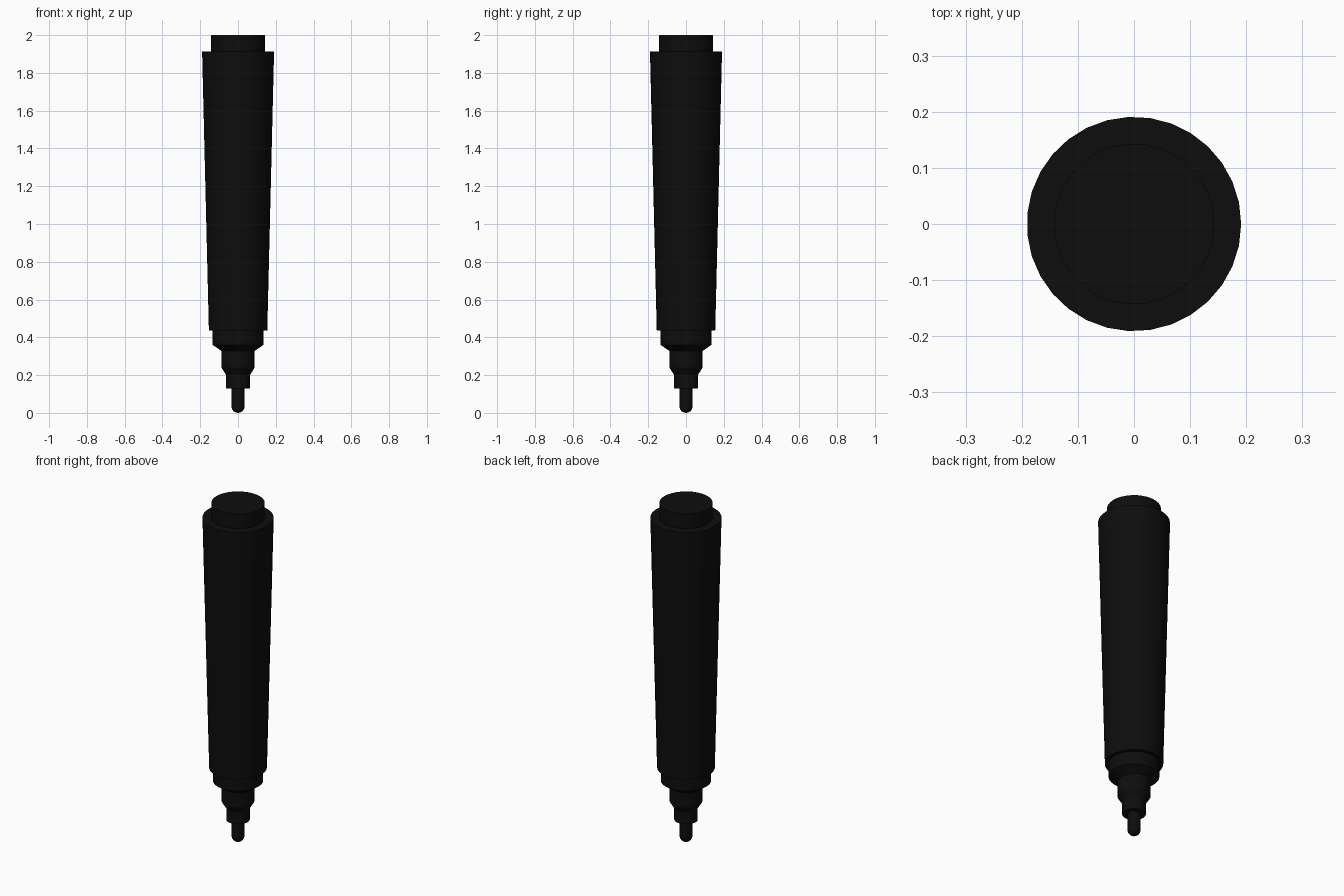
import bpy, bmesh, math

cube = bpy.data.objects.get("Cube")
if cube:
    bpy.data.objects.remove(cube, do_unlink=True)

SIDES = 31

black = bpy.data.materials.new("matte black")
black.use_nodes = True
black.diffuse_color = (0.004, 0.004, 0.004, 1)
black.node_tree.nodes["Principled BSDF"].inputs["Base Color"].default_value = (0.004, 0.004, 0.004, 1)


def lathe(name, profile):
    """Turn a (radius, z) profile, listed bottom to top, into a closed solid."""
    bm = bmesh.new()
    rings = []
    for r, z in profile:
        rings.append([bm.verts.new((r * math.cos(2 * math.pi * i / SIDES),
                                    r * math.sin(2 * math.pi * i / SIDES), z))
                      for i in range(SIDES)])
    for low, high in zip(rings, rings[1:]):
        for i in range(SIDES):
            j = (i + 1) % SIDES
            bm.faces.new((low[i], low[j], high[j], high[i]))
    bm.faces.new(rings[0][::-1])
    bm.faces.new(rings[-1])
    mesh = bpy.data.meshes.new(name)
    bm.to_mesh(mesh)
    bm.free()
    mesh.materials.append(black)
    obj = bpy.data.objects.new(name, mesh)
    bpy.context.collection.objects.link(obj)
    bpy.ops.object.select_all(action='DESELECT')
    obj.select_set(True)
    bpy.context.view_layer.objects.active = obj
    bpy.ops.object.shade_smooth_by_angle(angle=math.radians(25))
    return obj


# Tapered barrel and the plug in its rear end
lathe("barrel", [(0.155, 0.437), (0.191, 1.913)])
lathe("end_plug", [(0.143, 1.90), (0.143, 2.0)])

# Stepped grip leading down to the nib
lathe("collar", [(0.088, 0.328), (0.135, 0.36), (0.135, 0.45)])
lathe("neck", [(0.063, 0.20), (0.088, 0.24), (0.088, 0.34)])
lathe("nib_holder", [(0.063, 0.13), (0.063, 0.21)])

# Round-ended nib
R = 0.035
dome = [(R * math.sin(a), R - R * math.cos(a))
        for a in (math.radians(d) for d in (5, 20, 35, 50, 65, 80, 90))]
dome[0] = (dome[0][0], 0.0)
lathe("nib", dome + [(R, 0.14)])
